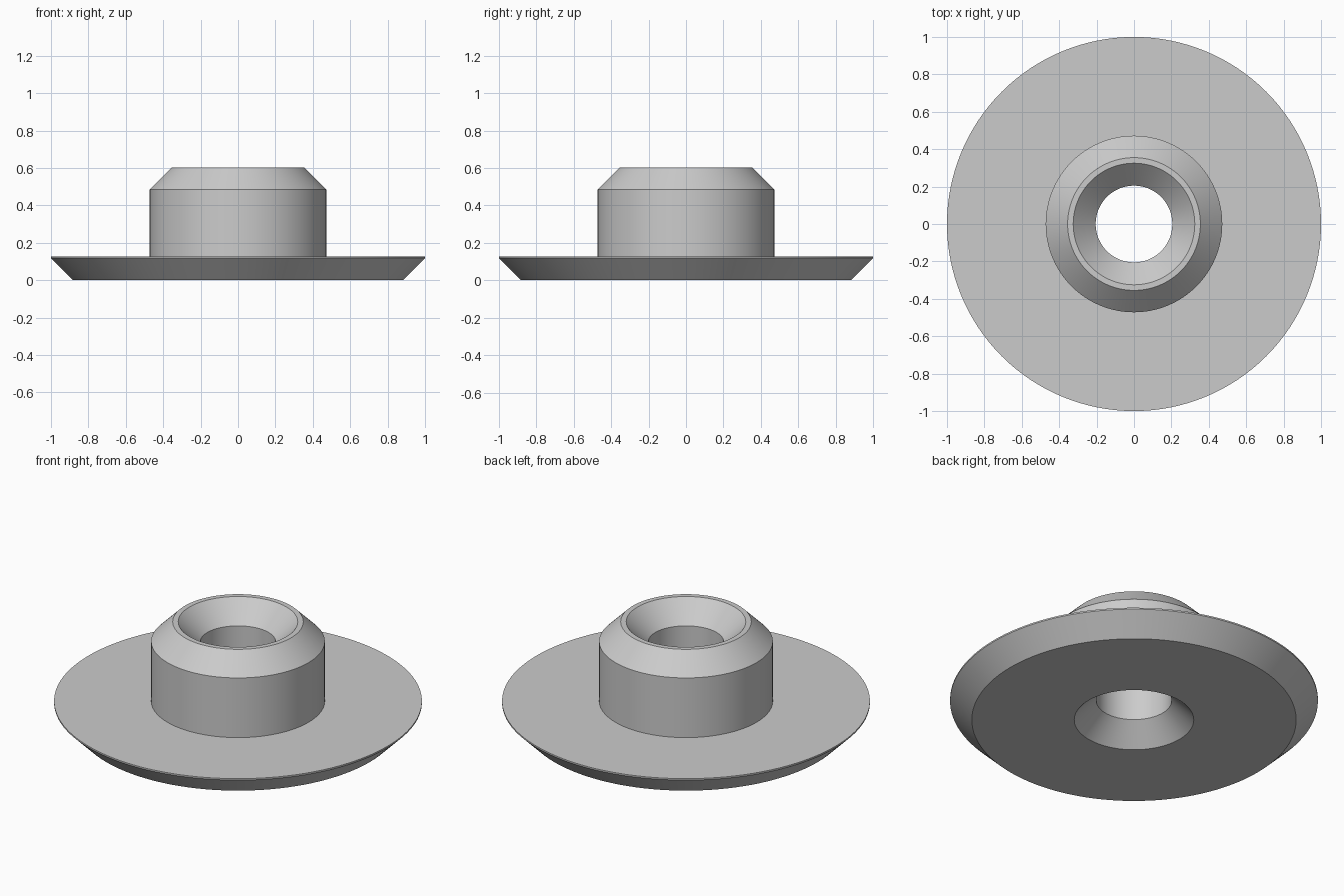
import bpy
import bmesh
from math import cos, sin, tau, radians

cube = bpy.data.objects.get("Cube")
if cube:
    bpy.data.objects.remove(cube, do_unlink=True)

SEGMENTS = 128

grey = bpy.data.materials.new("plain grey")
grey.use_nodes = True
colour = (0.6, 0.6, 0.6, 1)
grey.diffuse_color = colour
grey.node_tree.nodes["Principled BSDF"].inputs["Base Color"].default_value = colour


def revolve(name, profile, material):
    """Spin a closed (radius, height) profile around z."""
    bm = bmesh.new()
    rings = [[bm.verts.new((r * cos(tau * i / SEGMENTS), r * sin(tau * i / SEGMENTS), z))
              for i in range(SEGMENTS)] for r, z in profile]
    for k, ring in enumerate(rings):
        upper = rings[(k + 1) % len(rings)]
        for i in range(SEGMENTS):
            j = (i + 1) % SEGMENTS
            bm.faces.new((ring[i], ring[j], upper[j], upper[i]))
    bmesh.ops.recalc_face_normals(bm, faces=bm.faces)
    mesh = bpy.data.meshes.new(name)
    bm.to_mesh(mesh)
    bm.free()
    mesh.materials.append(material)
    obj = bpy.data.objects.new(name, mesh)
    bpy.context.collection.objects.link(obj)
    bpy.ops.object.select_all(action='DESELECT')
    obj.select_set(True)
    bpy.context.view_layer.objects.active = obj
    bpy.ops.object.shade_smooth_by_angle(angle=radians(30))
    return obj


# Flange and boss in one turned piece, bore countersunk at both ends
revolve("flanged_bushing", [
    (0.325, 0), (0.882, 0),            # underside
    (1.0, 0.118), (1.0, 0.127),        # bevelled rim
    (0.472, 0.127), (0.472, 0.485),    # flange top, boss wall
    (0.355, 0.602), (0.325, 0.602),    # boss chamfer and lip
    (0.205, 0.482), (0.205, 0.12),     # countersink and bore
], grey)
